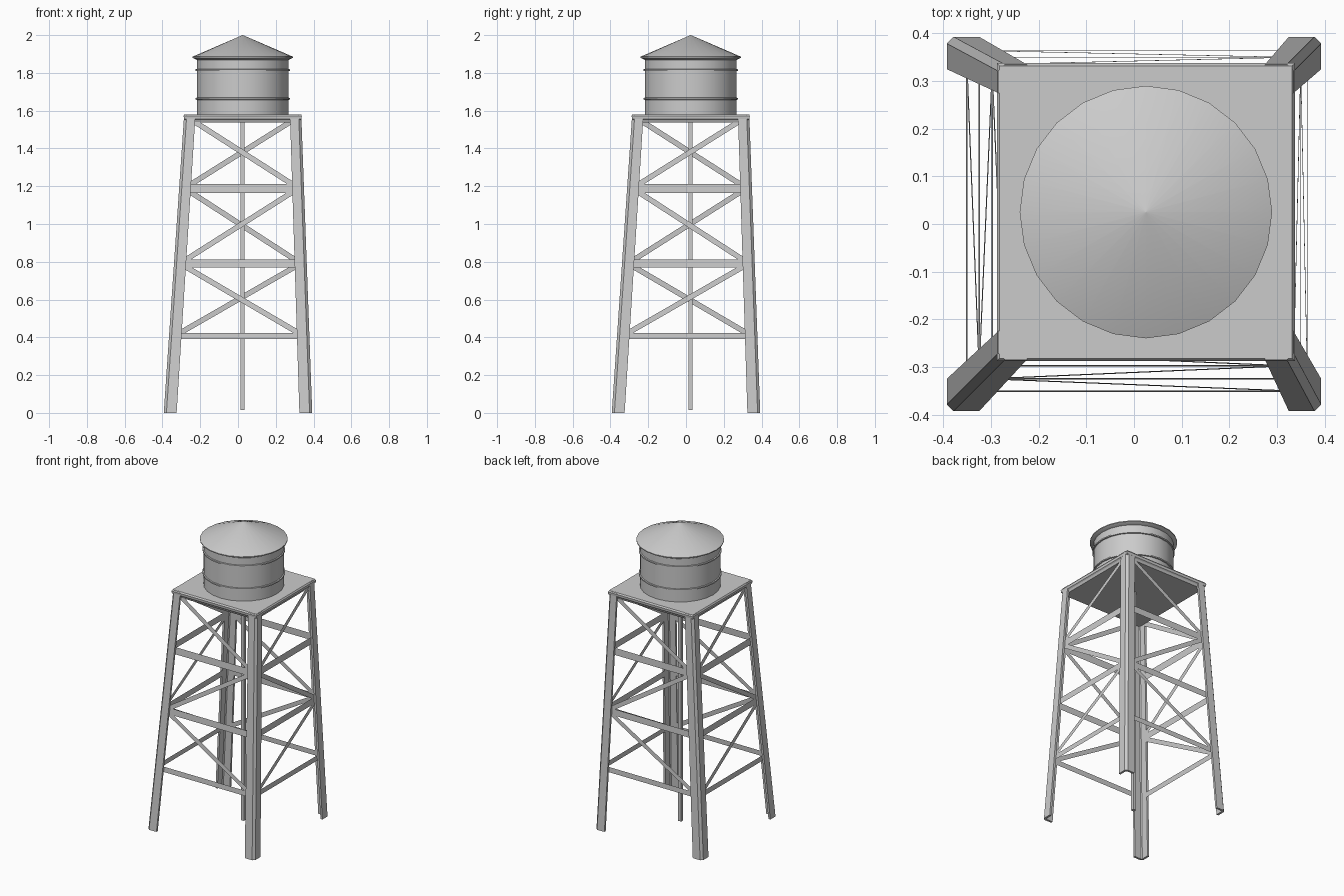
import bpy, bmesh, math
from mathutils import Vector

if "Cube" in bpy.data.objects:
    bpy.data.objects.remove(bpy.data.objects["Cube"])

TOP = 1.58          # platform height
SHIFT = 0.025       # the upper tower leans slightly off the feet
SIDES = 24


def make(name, verts, faces, smooth=False):
    me = bpy.data.meshes.new(name)
    me.from_pydata(verts, [], faces)
    bm = bmesh.new()
    bm.from_mesh(me)
    bmesh.ops.recalc_face_normals(bm, faces=bm.faces)
    bm.to_mesh(me)
    bm.free()
    ob = bpy.data.objects.new(name, me)
    bpy.context.collection.objects.link(ob)
    if smooth:
        bpy.ops.object.select_all(action='DESELECT')
        ob.select_set(True)
        bpy.context.view_layer.objects.active = ob
        bpy.ops.object.shade_smooth_by_angle(angle=math.radians(35))
    return ob


def loft(name, rings, smooth=False):
    n = len(rings[0])
    verts = [v for r in rings for v in r]
    faces = [(k * n + i, k * n + (i + 1) % n, (k + 1) * n + (i + 1) % n, (k + 1) * n + i)
             for k in range(len(rings) - 1) for i in range(n)]
    faces += [tuple(range(n)), tuple(range(len(verts) - n, len(verts)))]
    return make(name, verts, faces, smooth)


def lathe(name, profile):
    def ring(r, z):
        return [(SHIFT + r * math.cos(2 * math.pi * i / SIDES),
                 SHIFT + r * math.sin(2 * math.pi * i / SIDES), z) for i in range(SIDES)]
    return loft(name, [ring(r, z) for r, z in profile], True)


def square(h, z, c=SHIFT):
    return [(c + sx * h, c + sy * h, z) for sx, sy in ((-1, -1), (1, -1), (1, 1), (-1, 1))]


def centre(z):
    return SHIFT * z / TOP


def half(z):
    return 0.393 - 0.083 * z / TOP


# angle-iron legs with a chamfered outer corner
def leg_ring(sx, sy, z):
    w, t, c = 0.068 - 0.008 * z / TOP, 0.014, 0.014
    prof = [(0, c), (c, 0), (w, 0), (w, t), (t + 0.006, t), (t, t + 0.006), (t, w), (0, w)]
    return [(centre(z) + sx * (half(z) - a), centre(z) + sy * (half(z) - b), z) for a, b in prof]


for yn, sy in (("front", -1), ("back", 1)):
    for xn, sx in (("left", -1), ("right", 1)):
        loft(f"{yn}_{xn}_leg", [leg_ring(sx, sy, 0), leg_ring(sx, sy, TOP)])


# flat braces lying in each leaning side of the tower
def side_point(side, u, z):
    h = half(z) - 0.014
    a = side * math.pi / 2
    x, y = u, -h
    return Vector((centre(z) + x * math.cos(a) - y * math.sin(a),
                   centre(z) + x * math.sin(a) + y * math.cos(a), z))


def strip(name, side, u0, z0, u1, z1, width):
    d = Vector((u1 - u0, z1 - z0)).normalized() * width / 2
    pts = [(u0 + d.y, z0 - d.x), (u1 + d.y, z1 - d.x), (u1 - d.y, z1 + d.x), (u0 - d.y, z0 + d.x)]
    make(name, [side_point(side, u, z) for u, z in pts], [(0, 1, 2, 3)])


# one zigzag per side; opposite sides cross when seen through the tower
BAYS = [(0.425, 0.775), (0.81, 1.17), (1.21, 1.54)]
for s, label in enumerate(("front", "right", "back", "left")):
    for z, w in ((0.407, 0.034), (0.79, 0.042), (1.188, 0.046)):
        u = half(z) - 0.05
        strip(f"{label}_girt", s, -u, z, u, z, w)
    way = 1 if s % 2 == 0 else -1
    for lo, hi in BAYS:
        a, b = half(lo) - 0.06, half(hi) - 0.06
        strip(f"{label}_diagonal_brace", s, way * a, lo, -way * b, hi, 0.028)
        way = -way

# platform with a softened rim
loft("platform", [square(0.298, 1.537), square(0.304, 1.55), square(0.311, 1.556),
                  square(0.313, 1.572), square(0.307, TOP + 0.001)])

# central riser pipe
loft("riser_pipe", [square(0.011, 0.015, 0.023), square(0.011, 1.54, 0.023)])

# tank, hoops and conical roof
lathe("tank", [(0.243, 1.575), (0.243, 1.88)])
for z in (1.663, 1.815):
    lathe("tank_hoop", [(0.242, z - 0.006), (0.25, z - 0.004), (0.25, z + 0.004), (0.242, z + 0.006)])
lathe("roof", [(0.243, 1.868), (0.265, 1.88), (0.265, 1.886), (0.001, 2.0)])
